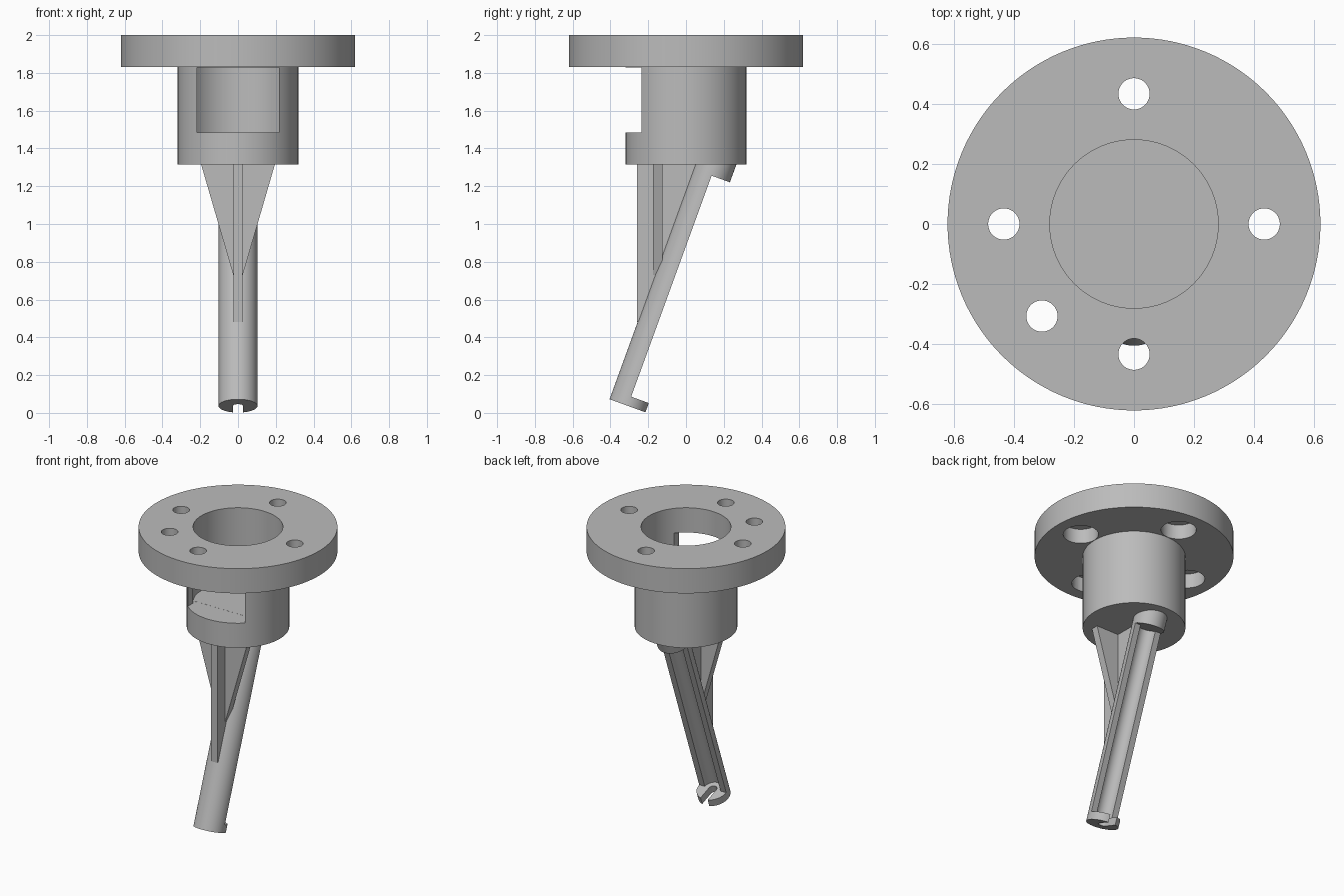
import bpy, bmesh, math
from mathutils import Matrix, Vector

cube = bpy.data.objects.get("Cube")
if cube:
    bpy.data.objects.remove(cube, do_unlink=True)

grey = bpy.data.materials.new("machined_grey")
grey.use_nodes = True
COLOR = (0.5, 0.5, 0.5, 1)
grey.diffuse_color = COLOR
grey.node_tree.nodes["Principled BSDF"].inputs["Base Color"].default_value = COLOR


def make(name, bm):
    bmesh.ops.recalc_face_normals(bm, faces=bm.faces)
    mesh = bpy.data.meshes.new(name)
    bm.to_mesh(mesh)
    bm.free()
    mesh.materials.append(grey)
    obj = bpy.data.objects.new(name, mesh)
    bpy.context.collection.objects.link(obj)
    return obj


def cylinder(name, r, z0, z1, x=0, y=0, sides=64):
    bm = bmesh.new()
    bmesh.ops.create_cone(bm, cap_ends=True, segments=sides, radius1=r, radius2=r,
                          depth=z1 - z0, matrix=Matrix.Translation((x, y, (z0 + z1) / 2)))
    return make(name, bm)


def box(name, lo, hi):
    lo, hi = Vector(lo), Vector(hi)
    bm = bmesh.new()
    bmesh.ops.create_cube(bm, size=1, matrix=Matrix.Translation((lo + hi) / 2)
                          @ Matrix.Diagonal((*(hi - lo), 1)))
    return make(name, bm)


def prism(name, points, offset):
    """Extrude a flat outline by an offset vector."""
    bm = bmesh.new()
    face = bm.faces.new([bm.verts.new(p) for p in points])
    new = bmesh.ops.extrude_face_region(bm, geom=[face])["geom"]
    bmesh.ops.translate(bm, vec=offset, verts=[v for v in new if isinstance(v, bmesh.types.BMVert)])
    return make(name, bm)


def activate(obj):
    bpy.ops.object.select_all(action="DESELECT")
    obj.select_set(True)
    bpy.context.view_layer.objects.active = obj


def cut(obj, *cutters):
    activate(obj)
    for c in cutters:
        mod = obj.modifiers.new("cut", "BOOLEAN")
        mod.operation, mod.solver, mod.object = "DIFFERENCE", "EXACT", c
        bpy.ops.object.modifier_apply(modifier=mod.name)
        bpy.data.objects.remove(c, do_unlink=True)


def smooth(obj):
    activate(obj)
    bpy.ops.object.shade_smooth_by_angle(angle=math.radians(30))


# Flange and hub turned from one profile, with a blind bore
BASE, FLOOR, UNDER, TOP = 1.315, 1.485, 1.83, 2.0
profile = [(0, BASE), (0.32, BASE), (0.32, UNDER), (0.62, UNDER),
           (0.62, TOP), (0.28, TOP), (0.28, FLOOR), (0, FLOOR)]
bm = bmesh.new()
verts = [bm.verts.new((r, 0, z)) for r, z in profile]
edges = [bm.edges.new(pair) for pair in zip(verts, verts[1:])]
bmesh.ops.spin(bm, geom=verts + edges, cent=(0, 0, 0), axis=(0, 0, 1),
               angle=math.tau, steps=128)
bmesh.ops.remove_doubles(bm, verts=bm.verts, dist=1e-4)
flanged_hub = make("flanged_hub", bm)

# Front window into the bore
cut(flanged_hub, box("window_cutter", (-0.217, -0.4, FLOOR - 0.0005), (0.217, -0.15, UNDER - 0.0005)))

# Bolt holes, counterbored from below
for degrees in (0, 90, 180, 225, 270):
    a = math.radians(degrees)
    x, y = 0.433 * math.cos(a), 0.433 * math.sin(a)
    cut(flanged_hub,
        cylinder("hole_cutter", 0.052, 1.7, 2.1, x, y, 48),
        cylinder("counterbore_cutter", 0.11, 1.7, UNDER + 0.1, x, y, 48))
smooth(flanged_hub)

# Slanted half-pipe leg with full round ends and a slotted foot
LOW, HIGH = 0.052, 1.297
leg = cylinder("slanted_leg", 0.103, 0, 1.42)
cut(leg,
    box("half_cutter", (-0.2, 0, LOW), (0.2, 0.2, HIGH)),
    cylinder("channel_cutter", 0.06, LOW, HIGH),
    box("slot_cutter", (-0.027, 0, -0.1), (0.027, 0.2, LOW + 0.02)),
    cylinder("slot_end_cutter", 0.027, -0.1, LOW + 0.02, sides=32))
leg.data.transform(Matrix.Translation((0, -0.308, 0.037)) @ Matrix.Rotation(math.radians(-20), 4, "X"))
smooth(leg)

# Central rib between hub and leg
prism("center_rib", [(-0.025, -0.26, 0.48), (-0.025, -0.26, BASE + 0.02),
                     (-0.025, 0.07, BASE + 0.02), (-0.025, -0.235, 0.5)], (0.05, 0, 0))

# Triangular side wings
for side, name in ((-1, "right_wing"), (1, "left_wing")):
    prism(name, [(0, -0.175, BASE + 0.01), (side * 0.198, -0.175, BASE + 0.01),
                 (side * 0.025, -0.175, 0.73), (0, -0.175, 0.73)], (0, 0.05, 0))
